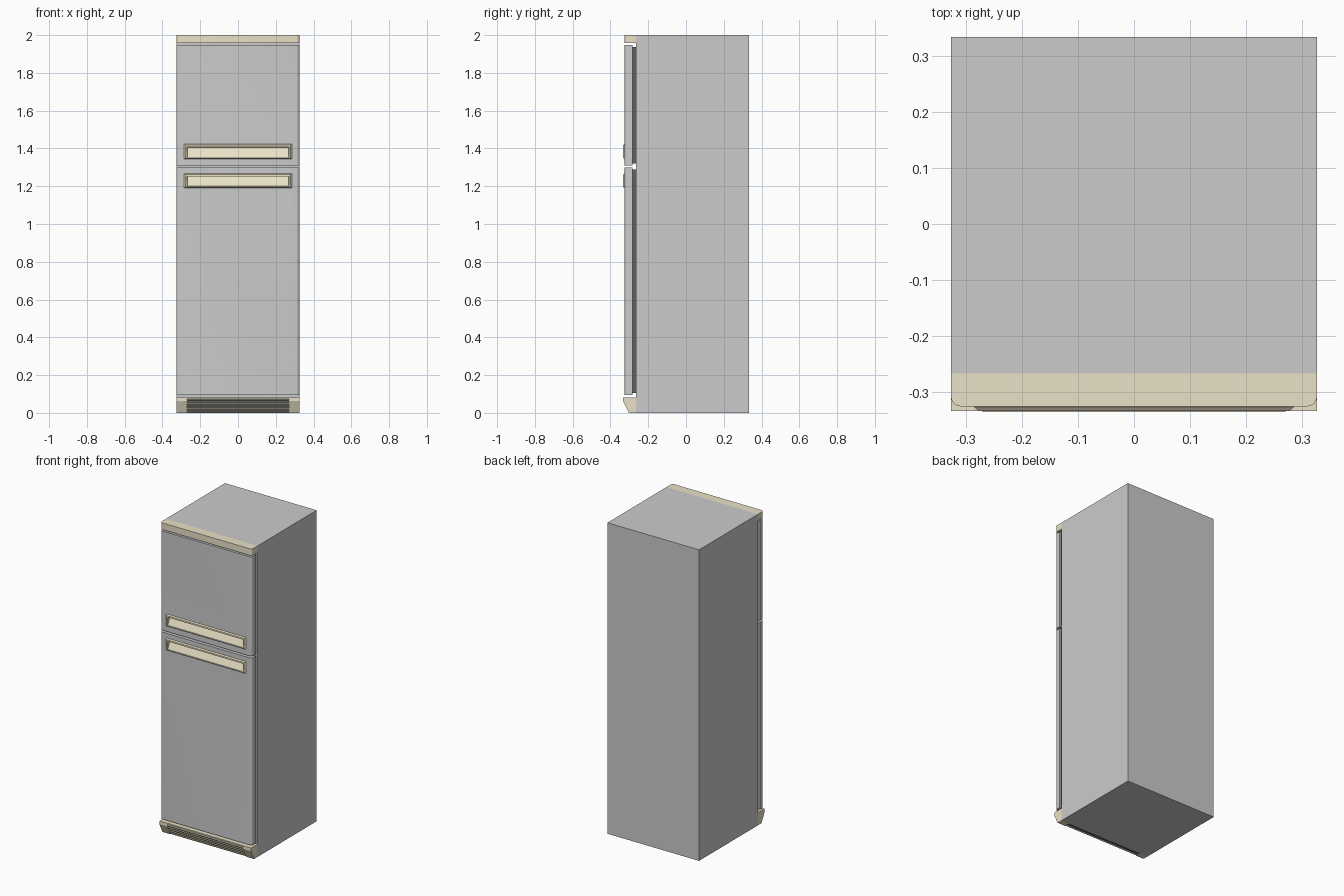
import bpy, bmesh, math

if "Cube" in bpy.data.objects:
    bpy.data.objects.remove(bpy.data.objects["Cube"])

W = 0.326


def material(name, color):
    m = bpy.data.materials.new(name)
    m.diffuse_color = (*color, 1)
    m.use_nodes = True
    m.node_tree.nodes["Principled BSDF"].inputs["Base Color"].default_value = m.diffuse_color
    return m


CREAM = material("cream", (0.82, 0.76, 0.57))
DARK = material("dark_rubber", (0.12, 0.12, 0.12))


def finish(name, bm, mat=None):
    bmesh.ops.recalc_face_normals(bm, faces=bm.faces)
    me = bpy.data.meshes.new(name)
    bm.to_mesh(me)
    bm.free()
    if mat:
        me.materials.append(mat)
    ob = bpy.data.objects.new(name, me)
    bpy.context.collection.objects.link(ob)
    return ob


def prism(name, profile, axis, lo, hi, mat=None):
    """Extrude a 2D profile along x (profile is y,z) or z (profile is x,y)."""
    bm = bmesh.new()
    put = (lambda p, t: (t, *p)) if axis == "x" else (lambda p, t: (*p, t))
    a = [bm.verts.new(put(p, lo)) for p in profile]
    b = [bm.verts.new(put(p, hi)) for p in profile]
    bm.faces.new(a)
    bm.faces.new(b)
    for i in range(len(a)):
        j = (i + 1) % len(a)
        bm.faces.new((a[i], a[j], b[j], b[i]))
    return finish(name, bm, mat)


def box(name, x0, x1, y0, y1, z0, z1, mat=None):
    return prism(name, [(x0, y0), (x1, y0), (x1, y1), (x0, y1)], "z", z0, z1, mat)


def smooth(ob):
    bpy.ops.object.select_all(action="DESELECT")
    ob.select_set(True)
    bpy.context.view_layer.objects.active = ob
    bpy.ops.object.shade_smooth_by_angle(angle=math.radians(35))


def rounded_panel(name, y_front, y_back, z0, z1, mat=None, r=0.017, n=5):
    """Slab whose two front vertical corners are rounded."""
    right = []
    for i in range(n + 1):
        a = math.pi / 2 * i / n
        right.append((W - r + r * math.sin(a), y_front + r - r * math.cos(a)))
    left = [(-x, y) for x, y in reversed(right)]
    ob = prism(name, left + right + [(W, y_back), (-W, y_back)], "z", z0, z1, mat)
    smooth(ob)
    return ob


def handle(name, z0, z1):
    """Raised frame around a finger scoop that is deepest at its top."""
    bm = bmesh.new()

    def ring(x, lo, hi, y_lo, y_hi):
        return [bm.verts.new(v) for v in
                ((-x, y_lo, lo), (x, y_lo, lo), (x, y_hi, hi), (-x, y_hi, hi))]

    rings = [ring(0.285, z0, z1, -0.318, -0.318),
             ring(0.285, z0, z1, -0.326, -0.326),
             ring(0.277, z0 + 0.005, z1 - 0.006, -0.333, -0.333),
             ring(0.270, z0 + 0.009, z1 - 0.016, -0.333, -0.333),
             ring(0.268, z0 + 0.010, z1 - 0.017, -0.330, -0.307)]
    for p, q in zip(rings, rings[1:]):
        for i in range(4):
            j = (i + 1) % 4
            bm.faces.new((p[i], p[j], q[j], q[i]))
    bm.faces.new(rings[-1])
    ob = finish(name, bm, CREAM)
    # orient the open shell outward: the frame rim must face -y
    if ob.data.polygons[8].normal.y > 0:
        ob.data.flip_normals()


# Cabinet and top trim
box("cabinet", -W, W, -0.266, 0.333, 0, 2)
rounded_panel("top_trim", -0.325, -0.266, 1.957, 2.0, CREAM)

# Doors with gaskets and recessed handles
for name, z0, z1, h0 in (("freezer_door", 1.31, 1.948, 1.345),
                         ("fridge_door", 0.095, 1.298, 1.19)):
    door = rounded_panel(name, -0.325, -0.284, z0, z1)
    box(name + "_gasket", -W + 0.012, W - 0.012, -0.284, -0.266,
        z0 + 0.01, z1 - 0.01, DARK)
    cutter = box(name + "_cutter", -0.275, 0.275, -0.35, -0.303, h0 + 0.004, h0 + 0.074)
    cutter.hide_render = True
    cutter.hide_set(True)
    mod = door.modifiers.new("handle_recess", "BOOLEAN")
    mod.operation = "DIFFERENCE"
    mod.solver = "EXACT"
    mod.object = cutter
    handle(name + "_handle", h0, h0 + 0.078)

# Kick plate: solid ends with a raked front
end = [(-0.333, 0.082), (-0.266, 0.082), (-0.266, 0.0), (-0.302, 0.0), (-0.333, 0.062)]
for side, x0, x1 in (("left", -W, -0.27), ("right", 0.27, W)):
    prism("kick_plate_end_" + side, end, "x", x0, x1, CREAM)

# Grille: backing, top rail and raked slats
box("grille_backing", -0.27, 0.27, -0.285, -0.266, 0.0, 0.08, DARK)
box("grille_top_rail", -0.27, 0.27, -0.331, -0.266, 0.074, 0.082, CREAM)
for i in range(5):
    z = 0.004 + i * 0.0145
    y = -0.302 - 0.5 * min(z, 0.06)
    prism(f"grille_slat_{i + 1}",
          [(y, z), (y - 0.003, z + 0.007), (-0.28, z + 0.009), (-0.28, z + 0.002)],
          "x", -0.27, 0.27, CREAM)
